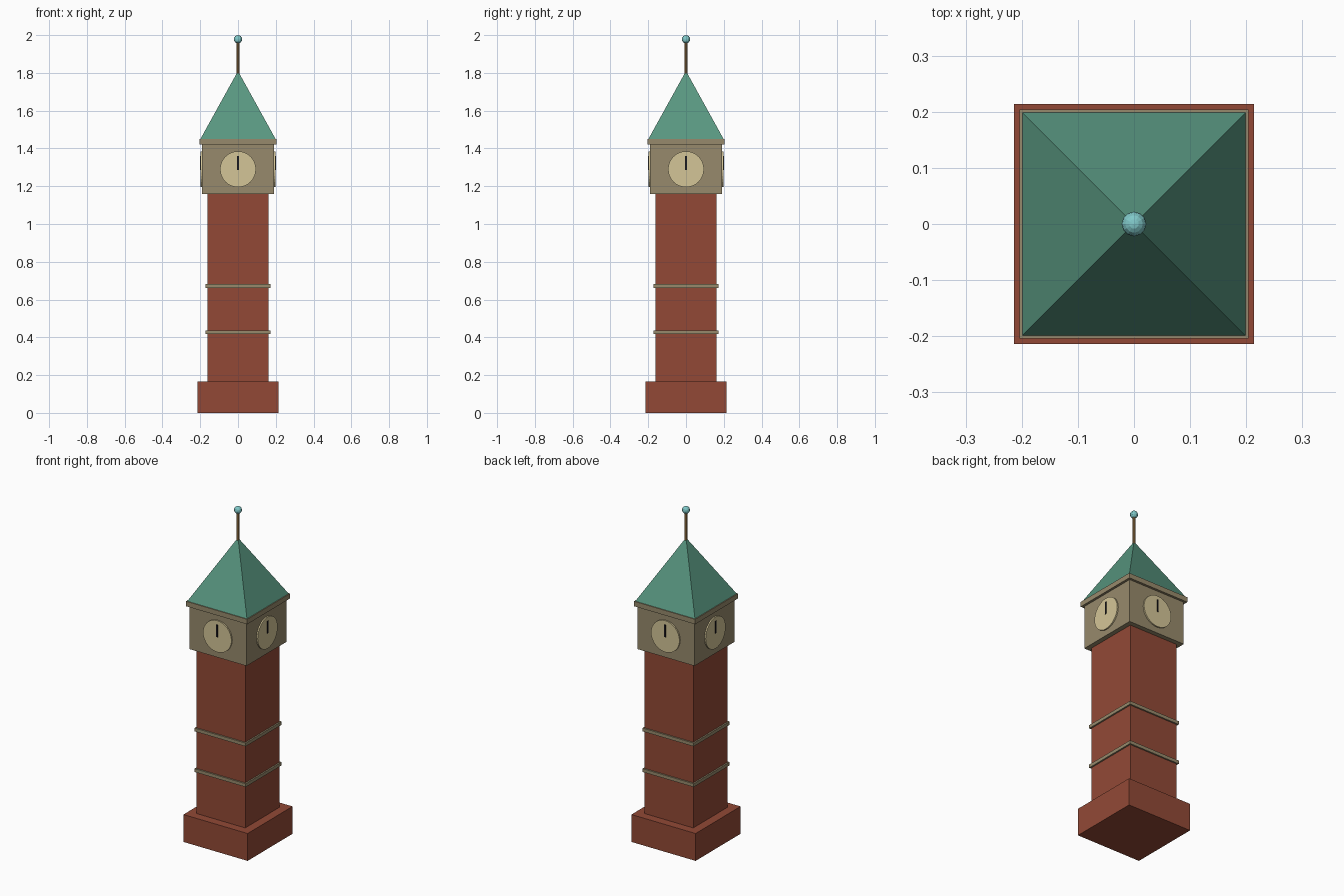
import bpy
from math import pi, sin, cos

cube = bpy.data.objects.get("Cube")
if cube:
    bpy.data.objects.remove(cube, do_unlink=True)


def material(name, r, g, b):
    """Flat colour from 0-255 display values."""
    lin = [((c / 255 + 0.055) / 1.055) ** 2.4 for c in (r, g, b)]
    m = bpy.data.materials.new(name)
    m.use_nodes = True
    m.diffuse_color = (*lin, 1)
    bsdf = m.node_tree.nodes["Principled BSDF"]
    bsdf.inputs["Base Color"].default_value = (*lin, 1)
    bsdf.inputs["Roughness"].default_value = 0.8
    return m


brick = material("brick red", 146, 73, 54)
stone = material("tan stone", 151, 138, 108)
copper = material("green copper", 88, 150, 128)
cream = material("cream dial", 212, 197, 151)
black = material("black hand", 26, 24, 28)
bronze = material("bronze", 160, 122, 72)
aqua = material("pale aqua", 128, 200, 200)


def finish(name, mat):
    ob = bpy.context.object
    ob.name = ob.data.name = name
    ob.data.materials.append(mat)
    return ob


def block(name, half, z0, z1, mat):
    """Square block centred on the tower axis."""
    bpy.ops.mesh.primitive_cube_add(size=1, location=(0, 0, (z0 + z1) / 2))
    ob = finish(name, mat)
    ob.scale = (2 * half, 2 * half, z1 - z0)
    return ob


# Masonry, from the ground up
block("base", 0.214, 0, 0.165, brick)
block("shaft", 0.162, 0.165, 1.16, brick)
block("lower_band", 0.171, 0.417, 0.437, stone)
block("upper_band", 0.171, 0.662, 0.682, stone)
block("clock_storey", 0.19, 1.16, 1.42, stone)
block("cornice", 0.204, 1.42, 1.45, stone)

# Clock dial and hand on each side
for side, turn in (("front", 0), ("left", 1), ("back", 2), ("right", 3)):
    a = turn * pi / 2
    out = (sin(a), -cos(a))
    bpy.ops.mesh.primitive_cylinder_add(
        vertices=32, radius=0.095, depth=0.02,
        location=(out[0] * 0.188, out[1] * 0.188, 1.29), rotation=(pi / 2, 0, a))
    finish(side + "_dial", cream)
    bpy.ops.mesh.primitive_cube_add(
        size=1, location=(out[0] * 0.198, out[1] * 0.198, 1.324), rotation=(0, 0, a))
    finish(side + "_hand", black).scale = (0.01, 0.006, 0.074)

# Pyramid roof
bpy.ops.mesh.primitive_cone_add(
    vertices=4, radius1=0.199 * 2 ** 0.5, radius2=0, depth=0.36,
    location=(0, 0, 1.63), rotation=(0, 0, pi / 4))
finish("roof", copper)

# Spire pole and ball
bpy.ops.mesh.primitive_cylinder_add(
    vertices=8, radius=0.008, depth=0.18, location=(0, 0, 1.88))
finish("spire_pole", bronze)
bpy.ops.mesh.primitive_uv_sphere_add(
    segments=12, ring_count=8, radius=0.022, location=(0, 0, 1.978))
finish("spire_ball", aqua)
